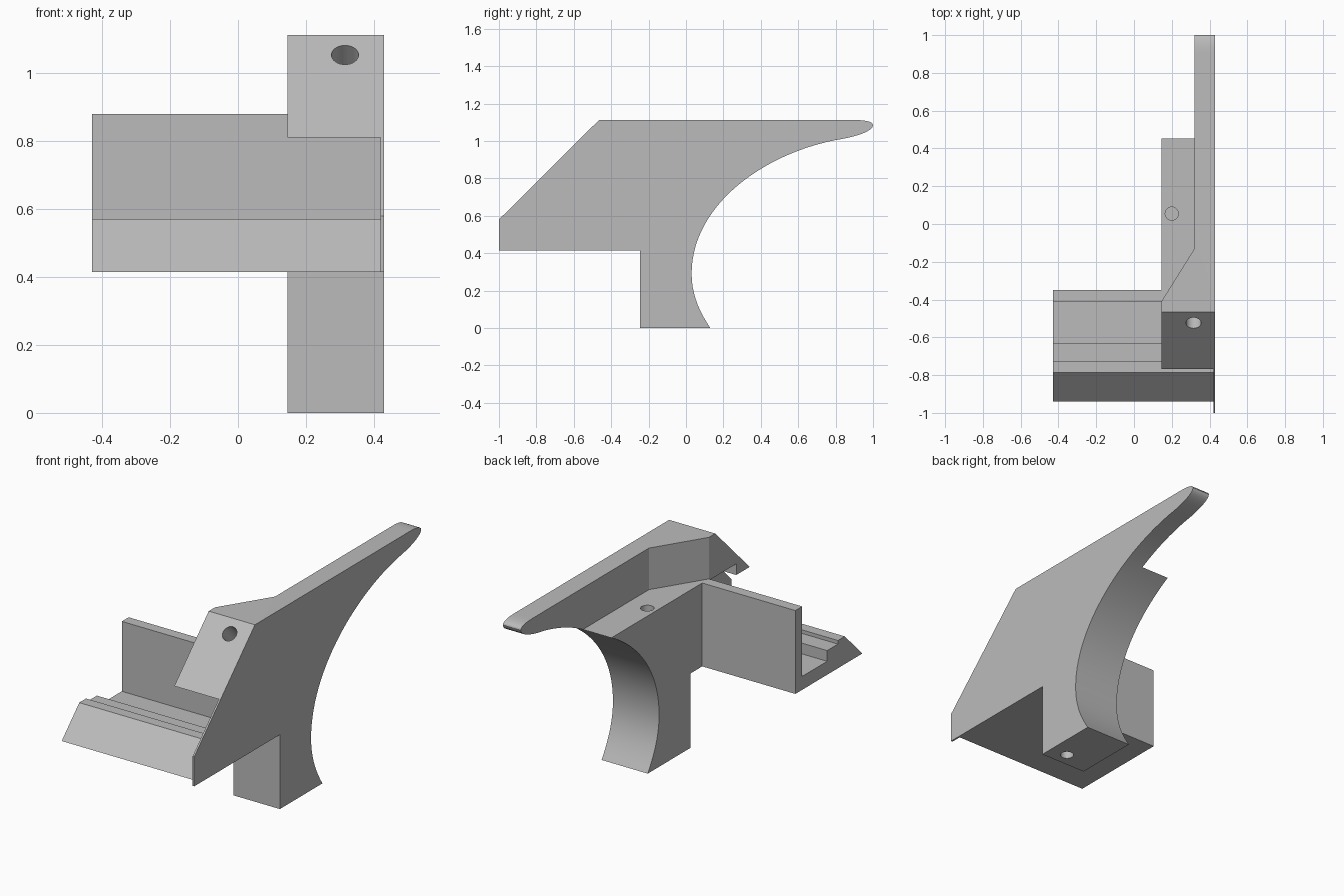
import bpy
import bmesh
from mathutils import Vector
from mathutils.geometry import interpolate_bezier

cube = bpy.data.objects.get("Cube")
if cube:
    bpy.data.objects.remove(cube, do_unlink=True)

grey = bpy.data.materials.new("plain_grey")
grey.use_nodes = True
colour = (0.5, 0.5, 0.5, 1)
grey.diffuse_color = colour
grey.node_tree.nodes["Principled BSDF"].inputs["Base Color"].default_value = colour


def prism(name, base, offset):
    """Extrude a closed planar outline along an offset vector."""
    bm = bmesh.new()
    face = bm.faces.new([bm.verts.new(p) for p in base])
    result = bmesh.ops.extrude_face_region(bm, geom=[face])
    moved = [v for v in result["geom"] if isinstance(v, bmesh.types.BMVert)]
    bmesh.ops.translate(bm, verts=moved, vec=offset)
    bmesh.ops.recalc_face_normals(bm, faces=bm.faces)
    mesh = bpy.data.meshes.new(name)
    bm.to_mesh(mesh)
    bm.free()
    mesh.materials.append(grey)
    obj = bpy.data.objects.new(name, mesh)
    bpy.context.collection.objects.link(obj)
    return obj


def side_prism(name, outline, x0, x1):
    return prism(name, [(x0, y, z) for y, z in outline], (x1 - x0, 0, 0))


def rod(name, start, end, radius):
    """Round cutter between two points."""
    start, end = Vector(start), Vector(end)
    axis = end - start
    bm = bmesh.new()
    bmesh.ops.create_cone(bm, cap_ends=True, segments=32, radius1=radius,
                          radius2=radius, depth=axis.length)
    mesh = bpy.data.meshes.new(name)
    bm.to_mesh(mesh)
    bm.free()
    mesh.materials.append(grey)
    obj = bpy.data.objects.new(name, mesh)
    obj.rotation_euler = axis.to_track_quat("Z", "Y").to_euler()
    obj.location = (start + end) / 2
    bpy.context.collection.objects.link(obj)
    return obj


def combine(target, tool, operation):
    """Apply a boolean, then drop the tool object."""
    tool.hide_render = True
    mod = target.modifiers.new("boolean", "BOOLEAN")
    mod.object, mod.operation, mod.solver = tool, operation, "EXACT"
    bpy.context.view_layer.objects.active = target
    bpy.ops.object.modifier_apply(modifier=mod.name)
    bpy.data.objects.remove(tool, do_unlink=True)


def curve(a, b, c, d, steps):
    points = [Vector((y, z, 0)) for y, z in (a, b, c, d)]
    return [(p.x, p.y) for p in interpolate_bezier(*points, steps)][1:]


# Side outline: straight front and foot, swept back edge, rounded tail
outline = [(-1, 0.415), (-1, 0.58), (-0.465, 1.112)][::-1]
outline += [(-0.245, 0.415), (-0.245, 0), (0.13, 0)]
outline += curve((0.13, 0), (0.07, 0.09), (0.03, 0.18), (0.03, 0.29), 10)
outline += curve((0.03, 0.29), (0.03, 0.65), (0.4, 0.925), (0.8, 1.005), 28)
outline += curve((0.8, 1.005), (0.9, 1.02), (1, 1.05), (1, 1.085), 12)
outline += curve((1, 1.085), (1, 1.105), (0.95, 1.112), (0.9, 1.112), 8)
body = side_prism("mount_body", outline, 0.145, 0.43)

# Shelf behind the slanted shoulder
shelf = [(0, -0.64), (0.145, -0.41), (0.32, -0.13), (0.32, 1.2), (0, 1.2)]
combine(body, prism("shelf_cutter", [(x, y, 0.88) for x, y in shelf],
                    (0, 0, 0.5)), "DIFFERENCE")

# Open channel under the hooked front lip
channel = [(-1.2, 0.3), (-1.2, 0.81), (-0.65, 0.81), (-0.65, 0.872),
           (-0.41, 0.872), (-0.41, 0.3)]
combine(body, side_prism("channel_cutter", channel, 0, 0.42), "DIFFERENCE")

# Long rail with back wall, floor, step and sloped front
rail = [(-0.94, 0.415), (-0.785, 0.57), (-0.725, 0.57), (-0.725, 0.55),
        (-0.63, 0.55), (-0.63, 0.49), (-0.41, 0.49), (-0.41, 0.88),
        (-0.35, 0.88), (-0.35, 0.415)]
combine(body, side_prism("rail", rail, -0.43, 0.425), "UNION")

# Sloped front hole joining the foot hole, and a blind shelf hole
holes = [((0.315, -0.62, 1.15), (0.315, -0.167, 0.697), 0.04),
         ((0.325, -0.167, -0.1), (0.325, -0.167, 0.71), 0.035),
         ((0.2, 0.055, 0.55), (0.2, 0.055, 1), 0.035)]
for start, end, radius in holes:
    combine(body, rod("hole_cutter", start, end, radius), "DIFFERENCE")

bpy.ops.object.select_all(action="DESELECT")
body.select_set(True)
bpy.context.view_layer.objects.active = body
bpy.ops.object.shade_smooth_by_angle()
